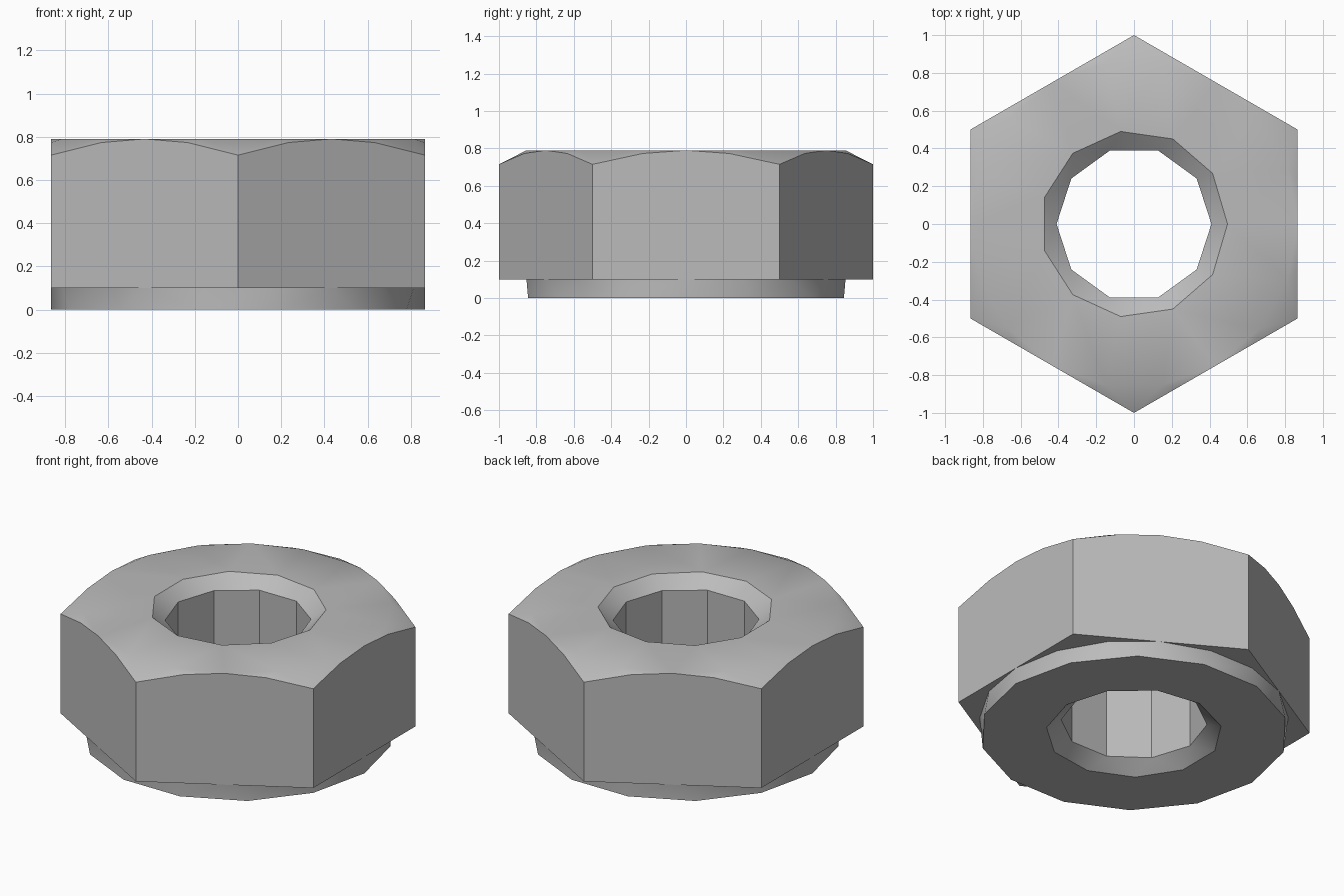
import bpy
import bmesh
import math

cube = bpy.data.objects.get("Cube")
if cube:
    bpy.data.objects.remove(cube)

FLAT = math.cos(math.radians(30))   # centre to flat side
TOP, SHOULDER, BASE = 0.79, 0.715, 0.10
HOLE, RIM, BEVEL = 0.41, 0.495, 0.07

steel = bpy.data.materials.new("steel grey")
steel.use_nodes = True
steel.diffuse_color = (0.5, 0.5, 0.5, 1)
steel.node_tree.nodes["Principled BSDF"].inputs["Base Color"].default_value = (0.5, 0.5, 0.5, 1)

bm = bmesh.new()


def circle(count, radius, z):
    """Ring of vertices on a circle."""
    steps = [math.tau * i / count for i in range(count)]
    return [bm.verts.new((radius * math.cos(a), radius * math.sin(a), z)) for a in steps]


def hexagon(height):
    """Ring round the six flats; height is a function of the radius."""
    ring = []
    for i in range(24):
        a = math.tau * i / 24
        r = FLAT / math.cos((a + math.pi / 6) % (math.pi / 3) - math.pi / 6)
        ring.append(bm.verts.new((r * math.cos(a), r * math.sin(a), height(r))))
    return ring


def bridge(a, b):
    """Join two rings that may have different vertex counts."""
    n, m = len(a), len(b)
    i = j = 0
    while i < n or j < m:
        step_a, step_b = (i + 1) * m, (j + 1) * n
        face = [a[i % n]]
        if step_a <= step_b:
            i += 1
            face.append(a[i % n])
        if step_b <= step_a:
            face.append(b[(j + 1) % m])
        face.append(b[j % m])
        if step_b <= step_a:
            j += 1
        bm.faces.new(face)


def cone_height(r):
    return TOP - (TOP - SHOULDER) * (r - FLAT) / (1 - FLAT)


# Closed chain of rings: up the outside, over the top, down the bore
rings = [
    circle(14, FLAT, 0),                # washer face, lower edge
    circle(18, FLAT, BASE),             # washer face, upper edge
    hexagon(lambda r: BASE),            # flats, lower edge
    hexagon(cone_height),               # flats, arched upper edge
    circle(18, FLAT, TOP),              # top chamfer circle
    circle(11, RIM, TOP),               # upper bore rim
    circle(10, HOLE, TOP - BEVEL),      # bore top
    circle(10, HOLE, BEVEL),            # bore bottom
    circle(11, RIM, 0),                 # lower bore rim
]
for lower, upper in zip(rings, rings[1:] + rings[:1]):
    bridge(lower, upper)

bmesh.ops.remove_doubles(bm, verts=bm.verts, dist=0.0005)
bmesh.ops.recalc_face_normals(bm, faces=bm.faces)

# Merge each flat side into one face
side_edges = [e for e in bm.edges if len(e.link_faces) == 2
              and all(abs(f.normal.z) < 0.001 for f in e.link_faces)
              and e.calc_face_angle() < 0.01]
bmesh.ops.dissolve_edges(bm, edges=side_edges, use_verts=False)

mesh = bpy.data.meshes.new("hex_nut")
bm.to_mesh(mesh)
bm.free()
mesh.materials.append(steel)
nut = bpy.data.objects.new("hex_nut", mesh)
bpy.context.collection.objects.link(nut)
bpy.ops.object.select_all(action="DESELECT")
nut.select_set(True)
bpy.context.view_layer.objects.active = nut
bpy.ops.object.shade_smooth_by_angle(angle=math.radians(35))
